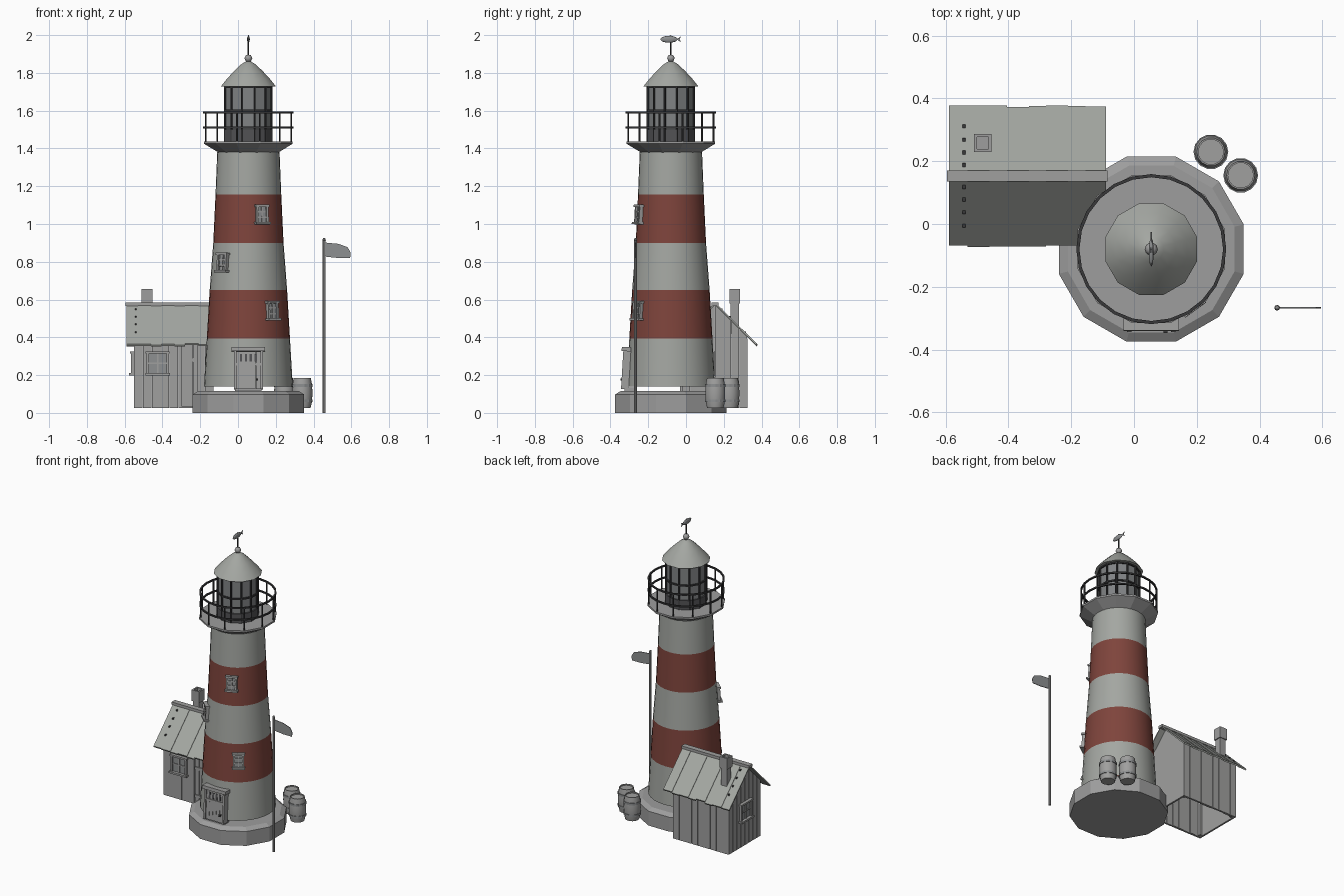
import bpy, bmesh, math, random
from math import sin, cos, pi, radians
from mathutils import Matrix, Vector

if "Cube" in bpy.data.objects:
    bpy.data.objects.remove(bpy.data.objects["Cube"])

random.seed(4)
CX, CY = 0.055, -0.08          # tower axis


def material(name, r, g, b):
    m = bpy.data.materials.new(name)
    m.diffuse_color = (r, g, b, 1)
    m.use_nodes = True
    m.node_tree.nodes["Principled BSDF"].inputs["Base Color"].default_value = m.diffuse_color
    return m


WHITE = material("weathered_white", 0.37, 0.385, 0.36)
RED = material("brick_red", 0.21, 0.058, 0.045)
STONE = material("stone_grey", 0.34, 0.34, 0.34)
WOOD = material("grey_wood", 0.35, 0.35, 0.345)
GLASS = material("lantern_glass", 0.22, 0.23, 0.235)
DARK = material("dark_panel", 0.085, 0.085, 0.09)
IRON = material("black_iron", 0.04, 0.04, 0.042)
TRIM = material("trim_grey", 0.27, 0.28, 0.285)


def finish(name, bm, mat, smooth=None):
    bmesh.ops.recalc_face_normals(bm, faces=bm.faces)
    me = bpy.data.meshes.new(name)
    bm.to_mesh(me)
    bm.free()
    me.materials.append(mat)
    if smooth:
        me.shade_smooth()
        me.set_sharp_from_angle(angle=radians(smooth))
    ob = bpy.data.objects.new(name, me)
    bpy.context.collection.objects.link(ob)
    return ob


def box(name, c, s, mat, frame=Matrix()):
    bm = bmesh.new()
    bmesh.ops.create_cube(bm, size=1, matrix=frame @ Matrix.Translation(c) @ Matrix.Diagonal((*s, 1)))
    return finish(name, bm, mat)


def lathe(name, prof, n, mat, x=CX, y=CY, smooth=None, phase=0.0):
    bm = bmesh.new()
    rings = []
    for r, z in prof:
        if r < 1e-5:
            rings.append([bm.verts.new((x, y, z))] * n)
        else:
            rings.append([bm.verts.new((x + r * cos(phase + 2 * pi * i / n),
                                        y + r * sin(phase + 2 * pi * i / n), z)) for i in range(n)])
    for a, b in zip(rings, rings[1:]):
        for i in range(n):
            j = (i + 1) % n
            bm.faces.new(list(dict.fromkeys((a[i], a[j], b[j], b[i]))))
    return finish(name, bm, mat, smooth)


def prism(name, pts, depth, mat):
    """Extrude a planar outline by the vector depth."""
    bm = bmesh.new()
    f = bm.faces.new([bm.verts.new(p) for p in pts])
    ext = bmesh.ops.extrude_face_region(bm, geom=[f], use_keep_orig=True)
    bmesh.ops.translate(bm, vec=depth, verts=[v for v in ext["geom"] if isinstance(v, bmesh.types.BMVert)])
    return finish(name, bm, mat)


def rod(name, a, b, r, mat, n=6):
    a, b = Vector(a), Vector(b)
    bm = bmesh.new()
    m = Matrix.Translation((a + b) / 2) @ (b - a).to_track_quat('Z', 'Y').to_matrix().to_4x4()
    bmesh.ops.create_cone(bm, cap_ends=True, segments=n, radius1=r, radius2=r, depth=(b - a).length, matrix=m)
    return finish(name, bm, mat, 40)


def ring(name, r, z, t, mat, n=24):
    return lathe(name, [(r - t, z - t), (r + t, z - t), (r + t, z + t), (r - t, z + t), (r - t, z - t)],
                 n, mat, phase=pi / 12)


# --- tower: plinth and coloured bands ---
P12 = pi / 12
lathe("plinth", [(0, 0), (0.305, 0), (0.305, 0.098), (0.275, 0.116), (0, 0.116)], 12, STONE, phase=P12)
levels = [(0.235, 0.14), (0.220, 0.395), (0.205, 0.65), (0.186, 0.90), (0.174, 1.155), (0.165, 1.38)]
for i, (lo, hi) in enumerate(zip(levels, levels[1:])):
    lathe(f"tower_band_{i + 1}", [lo, hi], 32, RED if i % 2 else WHITE, smooth=40)


def tower_radius(z):
    for (r0, z0), (r1, z1) in zip(levels, levels[1:]):
        if z <= z1:
            return r0 + (r1 - r0) * (z - z0) / (z1 - z0)


def wall_frame(angle, z):
    """Local frame on the tower wall: x right, -y outward, z up the slope."""
    r, a = tower_radius(z), radians(angle)
    return (Matrix.Translation((CX + r * sin(a), CY - r * cos(a), z)) @ Matrix.Rotation(a, 4, 'Z')
            @ Matrix.Rotation(radians(-3.4), 4, 'X'))


def window(name, w, h, f, bars=1):
    box(name + "_pane", (0, 0, 0), (w, 0.012, h), TRIM, f)
    for s in (-1, 1):
        box(name + "_side", (s * w / 2, -0.004, 0), (0.012, 0.024, h), WOOD, f)
    box(name + "_lintel", (0, -0.006, h / 2), (w + 0.022, 0.03, 0.012), WOOD, f)
    box(name + "_sill", (0, -0.008, -h / 2), (w + 0.026, 0.036, 0.012), WOOD, f)
    box(name + "_mullion", (0, -0.002, 0), (0.008, 0.018, h), WOOD, f)
    for k in range(bars):
        box(name + "_bar", (0, -0.002, h * ((k + 1) / (bars + 1) - 0.5)), (w, 0.018, 0.008), WOOD, f)


for i, (ang, z) in enumerate([(23, 1.05), (-43, 0.795), (36, 0.54)]):
    window(f"tower_window_{i + 1}", 0.056, 0.092, wall_frame(ang, z), 2)

# --- tower door ---
F = wall_frame(0, 0.235)
for i in range(5):
    box("door_plank", (-0.052 + 0.026 * i, -0.004, -0.01), (0.025, 0.03, 0.2), WOOD, F)
for s in (-1, 1):
    box("door_jamb", (s * 0.07, -0.008, -0.005), (0.014, 0.04, 0.21), WOOD, F)
box("door_lintel", (0, -0.012, 0.102), (0.178, 0.05, 0.022), WOOD, F)
for i in range(4):
    box("door_slot", (-0.039 + 0.026 * i, -0.02, 0.055), (0.012, 0.006, 0.04), DARK, F)
box("door_brace", (0, -0.021, 0.022), (0.128, 0.008, 0.014), WOOD, F)
box("door_knob", (0.045, -0.026, -0.06), (0.012, 0.016, 0.012), IRON, F)
box("door_step", (CX, -0.30, 0.125), (0.14, 0.05, 0.018), STONE)

# --- gallery and railing ---
lathe("gallery", [(0.163, 1.378), (0.243, 1.425), (0.243, 1.437), (0, 1.437)], 12, STONE, phase=P12)
for z in (1.51, 1.59):
    ring("gallery_rail", 0.234, z, 0.005, IRON)
for i in range(12):
    a = P12 + i * pi / 6
    x, y = cos(a), sin(a)
    rod("gallery_post", (CX + 0.234 * x, CY + 0.234 * y, 1.43), (CX + 0.234 * x, CY + 0.234 * y, 1.59), 0.005, IRON)
    rod("lantern_mullion", (CX + 0.127 * x, CY + 0.127 * y, 1.43), (CX + 0.127 * x, CY + 0.127 * y, 1.735), 0.006, IRON)

# --- lantern room and roof ---
lathe("lantern_base", [(0.131, 1.435), (0.131, 1.5), (0.12, 1.5)], 12, DARK, phase=P12)
lathe("lantern_glazing", [(0.122, 1.5), (0.122, 1.735)], 12, GLASS, phase=P12)
for z in (1.6, 1.725):
    ring("lantern_ring", 0.126, z, 0.005, IRON, 12)
lathe("lantern_roof", [(0, 1.728), (0.151, 1.728), (0.118, 1.768), (0.08, 1.808), (0.04, 1.845), (0.015, 1.86), (0, 1.864)],
      12, WHITE, smooth=40, phase=P12)
lathe("finial", [(0, 1.858), (0.014, 1.862), (0.021, 1.878), (0.014, 1.893), (0, 1.897)], 10, STONE, smooth=60)
rod("vane_rod", (CX, CY, 1.89), (CX, CY, 1.975), 0.004, IRON)
bm = bmesh.new()
bmesh.ops.create_uvsphere(bm, u_segments=10, v_segments=8, radius=1,
                          matrix=Matrix.Translation((CX, -0.09, 1.978)) @ Matrix.Diagonal((0.008, 0.046, 0.018, 1)))
finish("vane_fish_body", bm, TRIM, 60)
prism("vane_fish_tail", [(CX - 0.002, y, z) for y, z in
      ((-0.052, 1.978), (-0.026, 1.993), (-0.034, 1.978), (-0.026, 1.963))], (0.004, 0, 0), TRIM)
prism("vane_fish_fin", [(CX - 0.002, y, z) for y, z in ((-0.105, 1.99), (-0.08, 2.0), (-0.07, 1.99))],
      (0.004, 0, 0), TRIM)

# --- cottage walls from upright boards ---
X0, X1, Y0, Y1, RY, RZ = -0.55, -0.13, -0.02, 0.325, 0.153, 0.572


def roof_z(y):
    return RZ - abs(y - RY) * 1.0


for wall, y in (("front", Y0), ("back", Y1)):
    for i in range(9):
        w = (X1 - X0) / 9
        t = 0.012 + random.choice((0, 0.004))
        box(f"{wall}_wall_board", (X0 + (i + .5) * w, y + (t / 2 if y < RY else -t / 2), 0.21),
            (w - 0.002, t, 0.37), WOOD)
for x, d in ((X0, 0.012), (X1, -0.012)):
    for i in range(8):
        w = (Y1 - Y0) / 8
        a, b = Y0 + i * w + 0.001, Y0 + (i + 1) * w - 0.001
        prism("gable_board", [(x, a, 0.025), (x, b, 0.025), (x, b, roof_z(b)), (x, a, roof_z(a))], (d, 0, 0), WOOD)
for x in (X0 + 0.015, X1 - 0.015):
    for y in (Y0 + 0.02, Y1 - 0.02):
        box("corner_post", (x, y, 0.2), (0.025, 0.025, 0.34), WOOD)

# --- cottage window, side window and door ---
window("front_window", 0.105, 0.115, Matrix.Translation((-0.425, Y0, 0.262)))
window("side_window", 0.105, 0.115, Matrix.Translation((X0, 0.152, 0.262)) @ Matrix.Rotation(-pi / 2, 4, 'Z'))
for i in range(3):
    box("cottage_door_plank", (-0.285 + 0.03 * i, Y0 - 0.006, 0.2), (0.028, 0.014, 0.33), WOOD)
for z in (0.09, 0.28):
    box("cottage_door_brace", (-0.255, Y0 - 0.015, z), (0.088, 0.008, 0.02), WOOD)

# --- cottage roof: uneven planks, ridge and nails ---
edges = [-0.59, -0.53, -0.46, -0.405, -0.335, -0.28, -0.21, -0.155, -0.09]
for s in (-1, 1):
    for i, (a, b) in enumerate(zip(edges, edges[1:])):
        run = 0.219 + random.uniform(-0.003, 0.003)
        up = 0.004 * (i % 2)
        z0, z1 = RZ + up, RZ + up - run
        y1 = RY + s * run
        prism("roof_plank", [(a, RY, z0), (a, y1, z1), (a, y1 + s * 0.004, z1 + 0.009), (a, RY, z0 + 0.009)],
              (b - a, 0, 0), WHITE)
    for d in (0.035, 0.075, 0.115, 0.157):
        box("roof_nail", (-0.542, RY + s * d, RZ - d + 0.012), (0.009, 0.013, 0.009), IRON,)
box("ridge_cap", (-0.34, RY, 0.576), (0.512, 0.036, 0.018), WOOD)

# --- chimney ---
CH = (-0.482, 0.258)
box("chimney_stack", (*CH, 0.52), (0.044, 0.044, 0.2), STONE)
for sx, sy, w, h in ((1, 0, 0.01, 0.057), (-1, 0, 0.01, 0.057), (0, 1, 0.057, 0.01), (0, -1, 0.057, 0.01)):
    box("chimney_cap", (CH[0] + sx * 0.0235, CH[1] + sy * 0.0235, 0.617), (w, h, 0.076), STONE)

# --- barrels ---
for x, y in ((0.245, 0.23), (0.34, 0.155)):
    lathe("barrel", [(0, 0.025), (0.044, 0.025), (0.052, 0.06), (0.054, 0.105), (0.052, 0.15), (0.045, 0.186),
                     (0.04, 0.186), (0.04, 0.178), (0, 0.178)], 14, WOOD, x, y, 40)
    for z in (0.065, 0.145):
        lathe("barrel_hoop", [(0.05, z - 0.007), (0.0555, z - 0.007), (0.0555, z + 0.007), (0.05, z + 0.007)],
              14, TRIM, x, y)

# --- flagpole with flag ---
rod("flagpole", (0.456, -0.267, 0), (0.456, -0.267, 0.915), 0.0085, STONE, 8)
lathe("flagpole_tip", [(0, 0.912), (0.009, 0.914), (0.006, 0.924), (0, 0.927)], 8, STONE, 0.456, -0.267)
prism("flag", [(x, -0.269, z) for x, z in
      ((0.458, 0.902), (0.53, 0.895), (0.58, 0.878), (0.596, 0.85), (0.594, 0.82), (0.53, 0.82), (0.465, 0.827))],
      (0, 0.004, 0), TRIM)
